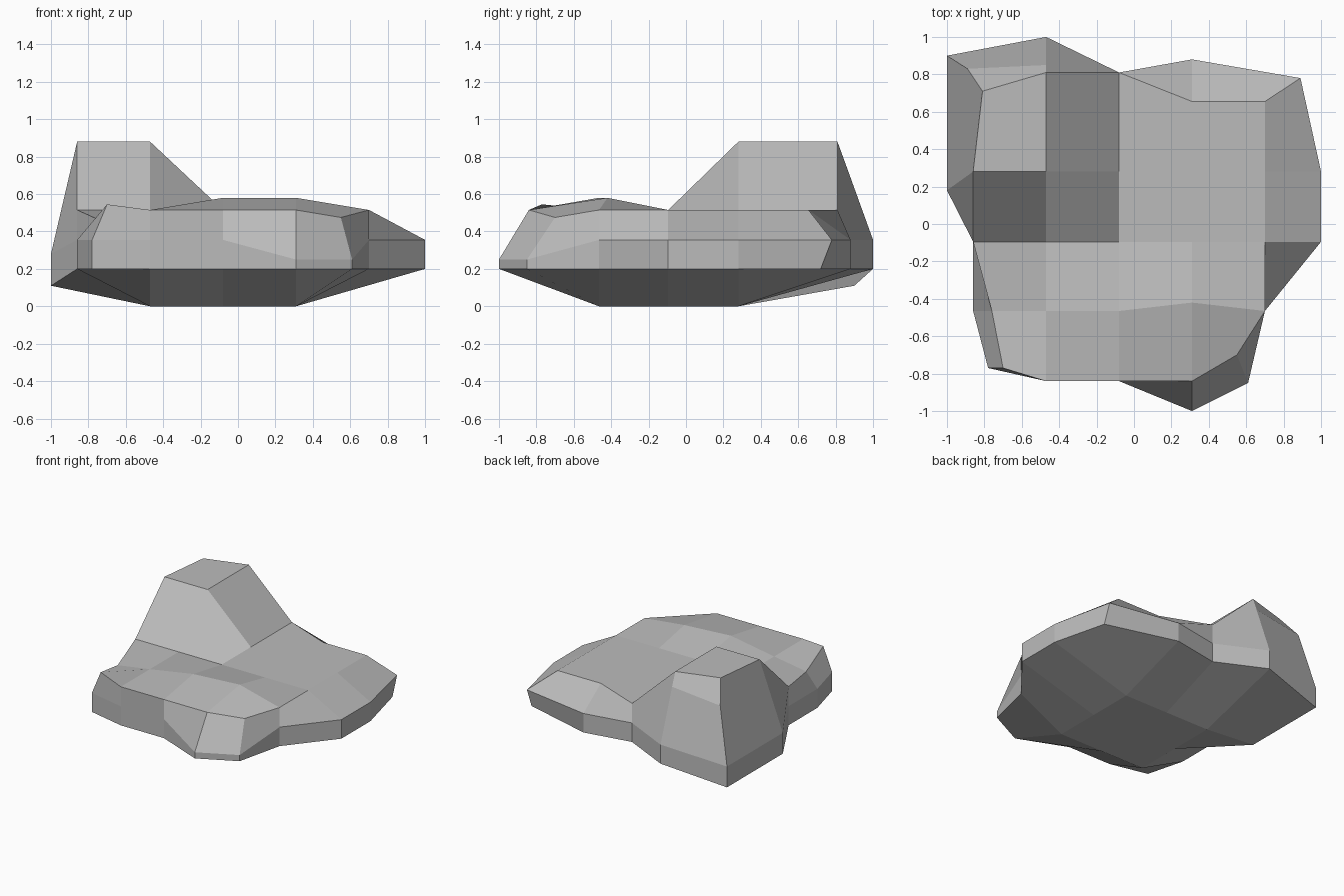
import bpy
import bmesh
from mathutils import Vector

cube = bpy.data.objects.get("Cube")
if cube:
    bpy.data.objects.remove(cube)

# Block lattice: five columns, five rows, bottom / skirt / waist / top levels
COLS = (-0.86, -0.47, -0.08, 0.31, 0.70)
ROWS = (-0.84, -0.465, -0.095, 0.28, 0.655)
BOTTOM, SKIRT, WAIST, TOP = 0, 0.2, 0.355, 0.515
LAST = len(COLS) - 1

# Outline points pushed in or out around the rim
rim_moves = {
    (0, 0): (-0.78, -0.77), (3, 0): (0.31, -1.0), (4, 0): (0.61, -0.85),
    (4, 2): (1.0, -0.095), (4, 3): (1.0, 0.28), (4, 4): (0.89, 0.78),
    (3, 4): (0.31, 0.88), (2, 4): (-0.08, 0.81), (1, 4): (-0.47, 1.0),
    (0, 4): (-1.0, 0.9), (0, 3): (-1.0, 0.18),
}
waist_heights = {(3, 0): 0.25, (4, 0): 0.25, (0, 3): 0.28, (0, 4): 0.28}
skirt_heights = {(0, 3): 0.11, (0, 4): 0.11}

# Top points pulled up into the peak and the low ridge
top_moves = {
    (0, 0): (-0.70, -0.77, 0.545), (4, 0): (0.55, -0.70, 0.475),
    (0, 1): (-0.76, -0.465, 0.47), (2, 1): (-0.08, -0.465, 0.58),
    (3, 1): (0.31, -0.42, 0.58), (0, 3): (-0.86, 0.28, 0.88),
    (1, 3): (-0.47, 0.28, 0.88), (0, 4): (-0.81, 0.71, 0.88),
    (1, 4): (-0.47, 0.81, 0.88), (2, 4): (-0.08, 0.81, 0.515),
}

cells = [(i, j) for i in range(LAST) for j in range(LAST)]
points = [(i, j) for i in range(LAST + 1) for j in range(LAST + 1)]
# Walk once around the rim
rim = ([(i, 0) for i in range(LAST)] + [(LAST, j) for j in range(LAST)]
       + [(i, LAST) for i in range(LAST, 0, -1)]
       + [(0, j) for j in range(LAST, 0, -1)])

bm = bmesh.new()
top, waist, base = {}, {}, {}
for p in points:
    flat = (COLS[p[0]], ROWS[p[1]])
    top[p] = bm.verts.new(top_moves.get(p, (*flat, TOP)))
    if p in rim:
        edge = rim_moves.get(p, flat)
        waist[p] = bm.verts.new((*edge, waist_heights.get(p, WAIST)))
        base[p] = bm.verts.new((*edge, skirt_heights.get(p, SKIRT)))
    else:
        base[p] = bm.verts.new((*flat, BOTTOM))
base[LAST, LAST].co.y = 0.72

# Top and underside
for i, j in cells:
    corners = [(i, j), (i + 1, j), (i + 1, j + 1), (i, j + 1)]
    bm.faces.new([top[c] for c in corners])
    bm.faces.new([base[c] for c in reversed(corners)])

# Two bands of side faces
for a, b in zip(rim, rim[1:] + rim[:1]):
    for low, high in ((base, waist), (waist, top)):
        bm.faces.new((low[a], low[b], high[b], high[a]))

# Bevelled band under the back edge of the peak
back = next(f for f in bm.faces
            if all(v in f.verts for v in (top[0, 4], top[1, 4], waist[0, 4])))
band = []
for p, spot in (((0, 4), (-0.89, 0.83, 0.72)), ((1, 4), (-0.47, 0.85, 0.77))):
    edge = bm.edges.get((top[p], waist[p]))
    new_vert = bmesh.utils.edge_split(edge, top[p], 0.3)[1]
    new_vert.co = Vector(spot)
    band.append(new_vert)
bmesh.utils.face_split(back, band[0], band[1])
bmesh.ops.recalc_face_normals(bm, faces=bm.faces)

mesh = bpy.data.meshes.new("rock")
bm.to_mesh(mesh)
bm.free()
rock = bpy.data.objects.new("rock", mesh)
bpy.context.collection.objects.link(rock)

# Plain grey stone
stone = bpy.data.materials.new("stone_grey")
stone.use_nodes = True
grey = (0.5, 0.5, 0.5, 1)
stone.diffuse_color = grey
stone.node_tree.nodes["Principled BSDF"].inputs["Base Color"].default_value = grey
mesh.materials.append(stone)
